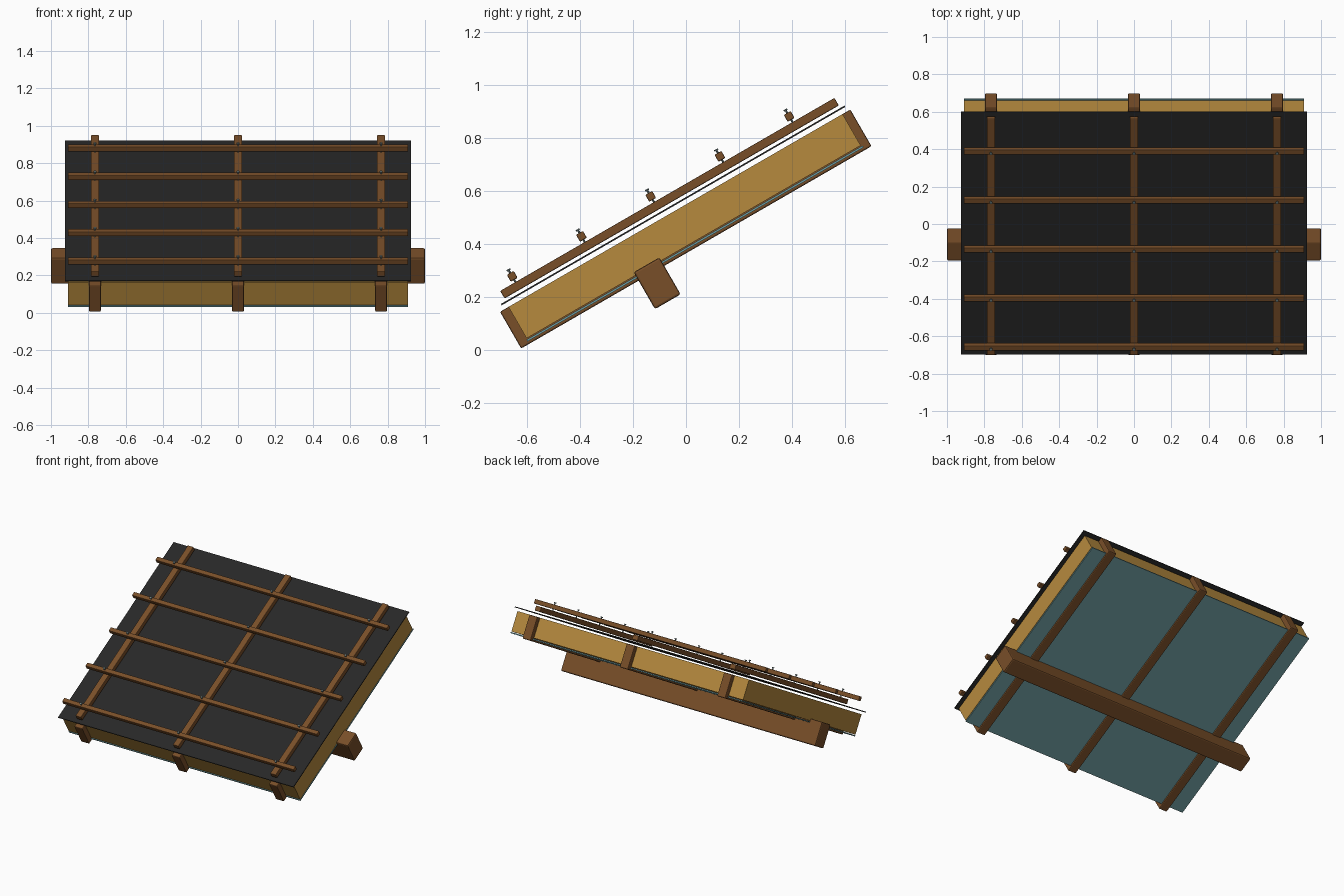
import bpy
import math
from mathutils import Matrix

if "Cube" in bpy.data.objects:
    bpy.data.objects.remove(bpy.data.objects["Cube"])

TILT = Matrix.Rotation(math.radians(30), 4, 'X')  # roof slope


def material(name, rgb):
    m = bpy.data.materials.new(name)
    m.diffuse_color = (*rgb, 1)
    m.use_nodes = True
    m.node_tree.nodes["Principled BSDF"].inputs["Base Color"].default_value = m.diffuse_color
    return m


WOOD = material("brown wood", (0.19, 0.077, 0.022))
WOOL = material("ochre insulation", (0.47, 0.255, 0.048))
BLACK = material("black membrane", (0.02, 0.02, 0.02))
TEAL = material("teal barrier", (0.15, 0.32, 0.34))
STEEL = material("grey steel", (0.16, 0.22, 0.22))


def place(ob, name, centre, mat):
    """Put a part on the slope: x across, u up the slope, n outwards."""
    ob.name = name
    ob.matrix_world = TILT @ Matrix.Translation(centre) @ Matrix.Diagonal((*ob.scale, 1))
    ob.data.materials.append(mat)


def slab(name, x, u, n, mat, bevel=0):
    bpy.ops.mesh.primitive_cube_add(size=1)
    ob = bpy.context.object
    size = [b - a for a, b in (x, u, n)]
    for v in ob.data.vertices:
        v.co = [c * s for c, s in zip(v.co, size)]
    place(ob, name, [(a + b) / 2 for a, b in (x, u, n)], mat)
    if bevel:
        mod = ob.modifiers.new("worn edges", 'BEVEL')
        mod.width = bevel
        mod.segments = 2
    return ob


def pin(name, x, u, n, radius):
    bpy.ops.mesh.primitive_cylinder_add(vertices=10, radius=radius, depth=n[1] - n[0])
    ob = bpy.context.object
    place(ob, name, (x, u, sum(n) / 2), STEEL)
    bpy.ops.object.shade_smooth_by_angle()


# Carrying beam under the rafters
slab("purlin", (-1, 1), (-0.025, 0.087), (0.191, 0.352), WOOD, 0.008)

# Rafters with a counter batten above each
RAFTERS = (-0.765, 0, 0.765)
for x in RAFTERS:
    slab("rafter", (x - 0.032, x + 0.032), (-0.537, 0.991), (0.315, 0.475), WOOD, 0.006)
    slab("counter_batten", (x - 0.022, x + 0.022), (-0.497, 0.961), (0.510, 0.543), WOOD, 0.004)

# Insulation fills the bays between the rafters
stops = [-0.91] + [x + s for x in RAFTERS for s in (-0.032, 0.032)] + [0.91]
for a, b in zip(stops[::2], stops[1::2]):
    slab("insulation", (a, b), (-0.50, 0.957), (0.338, 0.475), WOOL)

# Thin sheets below and above the insulation
slab("vapour_barrier", (-0.91, 0.91), (-0.503, 0.963), (0.326, 0.334), TEAL)
slab("roof_membrane", (-0.925, 0.925), (-0.519, 0.979), (0.493, 0.499), BLACK)

# Cross battens, screwed down at every counter batten
for i in range(5):
    u = -0.430 + 0.302 * i
    slab("cross_batten", (-0.91, 0.91), (u - 0.015, u + 0.015), (0.553, 0.583), WOOD, 0.004)
    for x in RAFTERS:
        pin("screw_shank", x, u, (0.52, 0.596), 0.004)
        pin("screw_head", x, u, (0.593, 0.599), 0.008)
